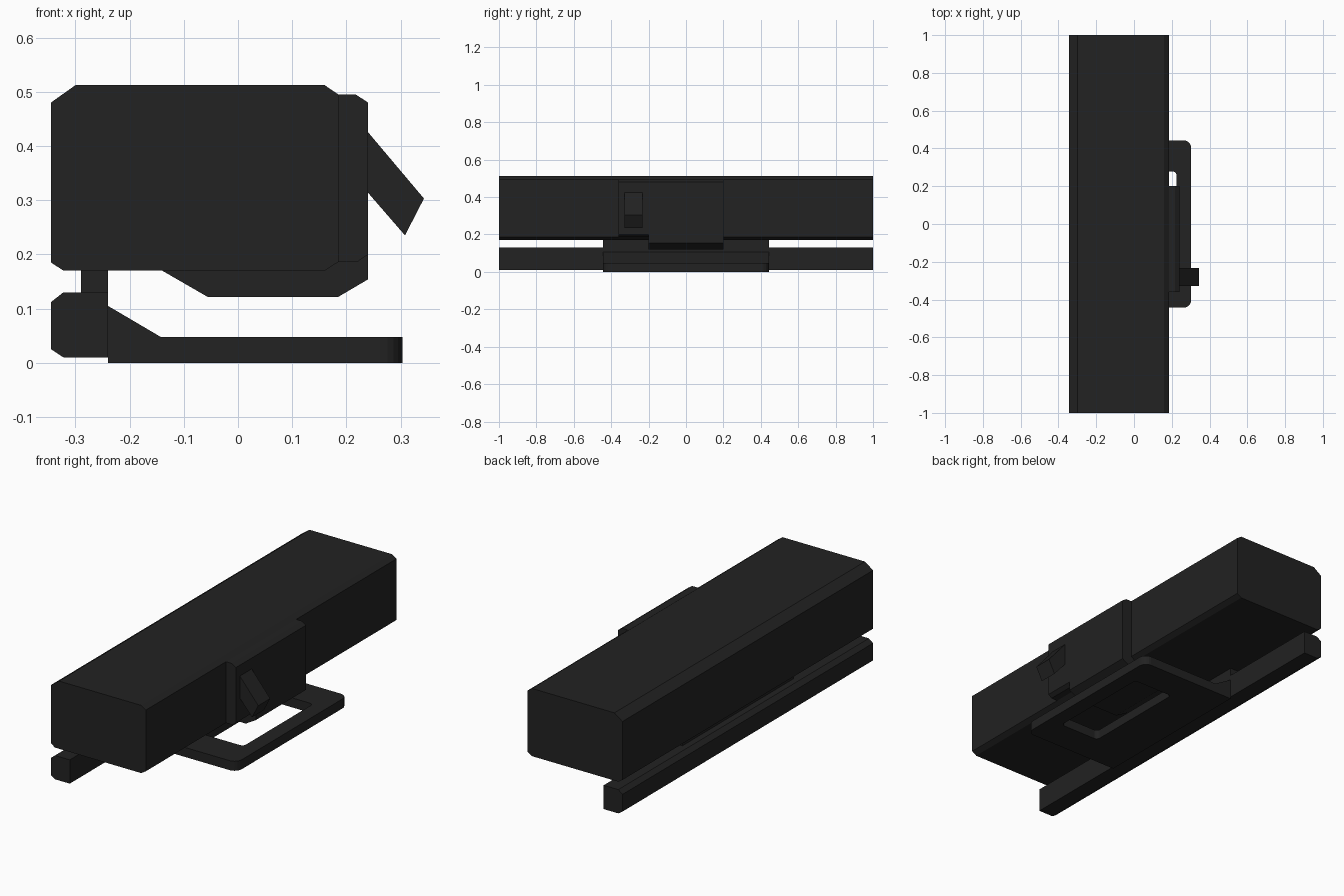
import bpy, bmesh
from math import cos, sin, pi

cube = bpy.data.objects.get("Cube")
if cube:
    bpy.data.objects.remove(cube, do_unlink=True)

black = bpy.data.materials.new("matte_black")
black.use_nodes = True
colour = (0.016, 0.016, 0.016, 1)
black.diffuse_color = colour
shader = next(n for n in black.node_tree.nodes if n.type == "BSDF_PRINCIPLED")
shader.inputs["Base Color"].default_value = colour
shader.inputs["Roughness"].default_value = 0.8


def finish(name, bm):
    bmesh.ops.remove_doubles(bm, verts=bm.verts, dist=1e-5)
    bmesh.ops.recalc_face_normals(bm, faces=bm.faces)
    mesh = bpy.data.meshes.new(name)
    bm.to_mesh(mesh)
    bm.free()
    mesh.materials.append(black)
    obj = bpy.data.objects.new(name, mesh)
    bpy.context.collection.objects.link(obj)
    return obj


def prism(name, profile, y0, y1):
    """Extrude an x-z profile along y."""
    bm = bmesh.new()
    face = bm.faces.new([bm.verts.new((x, y0, z)) for x, z in profile])
    new = bmesh.ops.extrude_face_region(bm, geom=[face])["geom"]
    moved = [v for v in new if isinstance(v, bmesh.types.BMVert)]
    bmesh.ops.translate(bm, verts=moved, vec=(0, y1 - y0, 0))
    return finish(name, bm)


def rounded_loop(x0, x1, half, r_left, r_right, steps=5):
    """Rectangle outline with rounded corners, counter-clockwise."""
    points = []
    corners = [(x1, 1, r_right), (x0, 1, r_left), (x0, -1, r_left), (x1, -1, r_right)]
    for i, (x, side, r) in enumerate(corners):
        cx = x - r if x == x1 else x + r
        cy = side * (half - r)
        for s in range(steps + 1):
            a = (i + s / steps) * pi / 2
            points.append((cx + r * cos(a), cy + r * sin(a)))
    return points


def ring_plate(name, outer, inner, z0, z1):
    """Flat plate between two outlines with the same point count."""
    bm = bmesh.new()
    loops = [[bm.verts.new((x, y, z)) for x, y in pts]
             for pts, z in ((outer, z0), (outer, z1), (inner, z1), (inner, z0))]
    n = len(outer)
    for k in range(4):
        a, b = loops[k], loops[(k + 1) % 4]
        for i in range(n):
            j = (i + 1) % n
            bm.faces.new((a[i], a[j], b[j], b[i]))
    return finish(name, bm)


# Main housing
prism("main_body", [(-0.345, 0.185), (-0.322, 0.17), (0.16, 0.17), (0.185, 0.186),
                    (0.185, 0.495), (0.16, 0.512), (-0.30, 0.512), (-0.345, 0.48)], -1, 1)

# Side cover: short front section and a section wrapping under the housing
cover_top = [(0.24, 0.48), (0.217, 0.495), (0.16, 0.495)]
prism("side_cover", [(0.16, 0.186), (0.22, 0.186), (0.24, 0.2)] + cover_top, -0.36, -0.2)
prism("wrap_cover", [(-0.14, 0.17), (-0.055, 0.121), (0.184, 0.121), (0.24, 0.154)]
      + cover_top + [(0.16, 0.17)], -0.2, 0.2)

# Slanted lever
prism("lever", [(0.23, 0.325), (0.308, 0.235), (0.343, 0.303), (0.23, 0.437)], -0.328, -0.233)

# Lower rail and the neck joining it to the housing
prism("lower_rail", [(-0.345, 0.025), (-0.322, 0.01), (-0.24, 0.01), (-0.24, 0.13),
                     (-0.322, 0.13), (-0.345, 0.112)], -1, 1)
prism("neck", [(-0.29, 0.125), (-0.24, 0.125), (-0.24, 0.175), (-0.29, 0.175)], -0.443, 0.443)

# Base plate with a rounded opening, and its wedge against the rail
ring_plate("base_plate", rounded_loop(-0.24, 0.303, 0.443, 0, 0.04),
           rounded_loop(0.0, 0.225, 0.278, 0.02, 0.02), 0, 0.048)
prism("base_wedge", [(-0.24, 0.046), (-0.143, 0.048), (-0.24, 0.105)], -0.443, 0.443)
